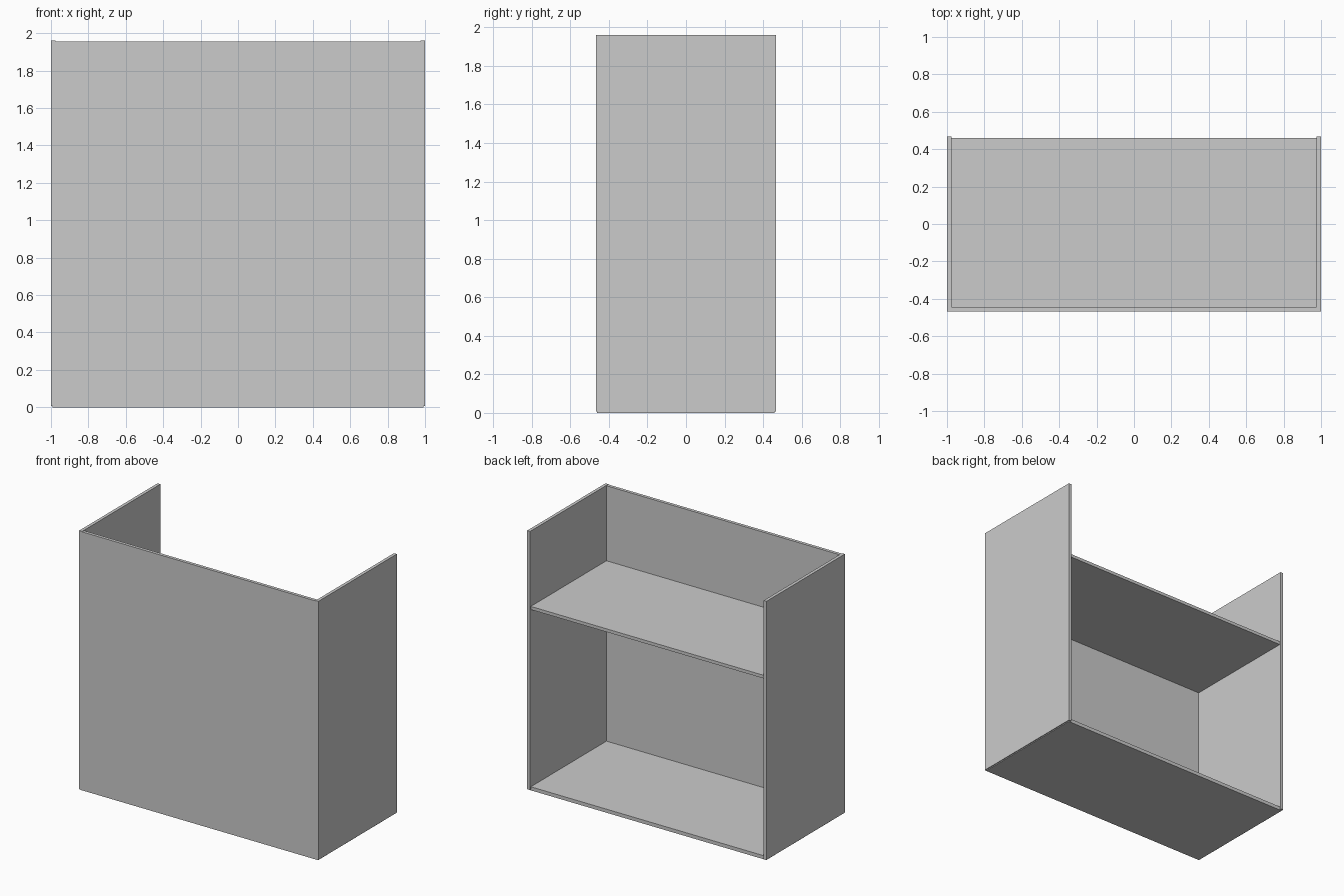
import bpy

if "Cube" in bpy.data.objects:
    bpy.data.objects.remove(bpy.data.objects["Cube"])


def panel(name, x, y, z):
    """Flat board given by its (min, max) extent on each axis."""
    bpy.ops.mesh.primitive_cube_add(
        size=1, location=[(a + b) / 2 for a, b in (x, y, z)])
    ob = bpy.context.object
    ob.name = name
    ob.scale = [b - a for a, b in (x, y, z)]
    bpy.ops.object.transform_apply(location=False, rotation=False, scale=True)
    return ob


T = 0.024          # board thickness
D = 0.468          # half depth
TOP = 1.96
LIFT = 0.006       # uprights sit slightly above the underside of the base

# Two side boards
panel("left_side", (-1, -1 + T), (-D, D), (LIFT, TOP))
panel("right_side", (1 - T, 1), (-D, D), (LIFT, TOP))

# Front board between the sides
panel("front_panel", (-1 + T, 1 - T), (-D, -D + T), (LIFT, TOP - 0.003))

# Base board, let into the sides and front
panel("base", (-0.993, 0.993), (-D + 0.006, 0.459), (0, T + 0.003))

# Inner shelf, open at the back
panel("shelf", (-1 + T, 1 - T), (-D + T, 0.459), (1.39 - T, 1.39))
